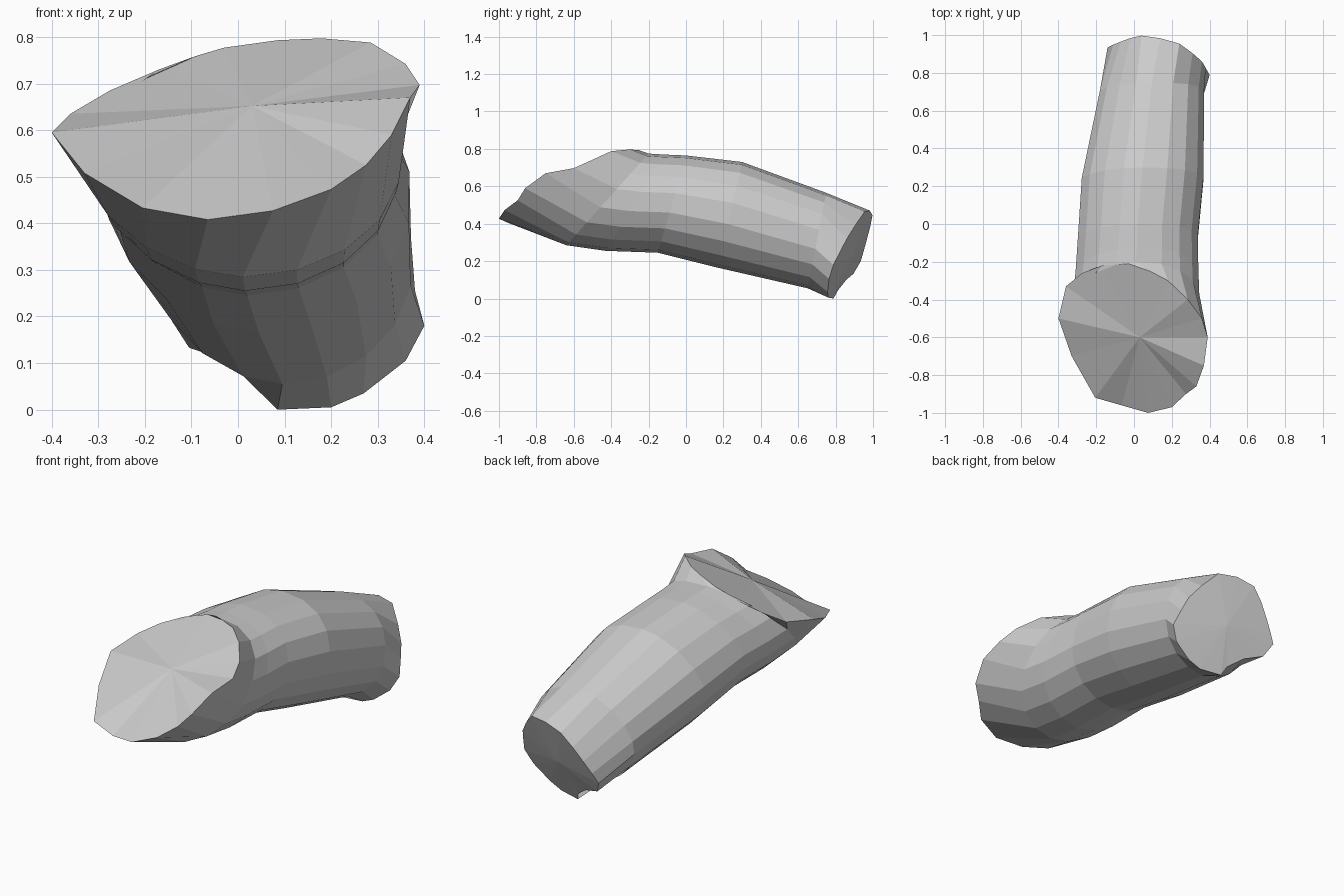
import bpy
import bmesh
from math import sin, cos, tau
from mathutils import Vector

if "Cube" in bpy.data.objects:
    bpy.data.objects.remove(bpy.data.objects["Cube"])

N = 18  # sides of the tube; every ring runs bottom, right, top, left

# Slanted front rim (x, y, z)
front_rim = [
    (.075, -1, .427), (.2, -.97, .473), (.275, -.9, .525), (.33, -.86, .59), (.37, -.75, .67), (.39, -.6, .697),
    (.36, -.5, .742), (.285, -.4, .788), (.18, -.3, .797), (.085, -.25, .793), (-.03, -.21, .777), (-.17, -.22, .73),
    (-.275, -.26, .685), (-.36, -.33, .635), (-.4, -.5, .595), (-.33, -.7, .508), (-.205, -.92, .433), (-.065, -.96, .408)]

# Back rim outline (x, z), lying on a slanted plane; the upper left is cut flat
back_outline = [
    (.085, 0), (.2, .005), (.27, .035), (.36, .105), (.4, .18), (.38, .255),
    (.36, .32), (.31, .39), (.24, .465), (.14, .47), (.04, .445), (-.02, .38),
    (-.07, .31), (-.11, .25), (-.14, .2), (-.105, .133), (-.01, .1), (.065, .045)]
back_rim = [(x, .81 - .255 * x + .444 * z, z) for x, z in back_outline]

# Middle rings: bottom y, top y, centre x, half width, bottom z, top z
sections = [
    (-.64, -.2, .01, .34, .285, .775),
    (-.43, -.12, .015, .33, .255, .77),
    (-.15, .0, .02, .322, .245, .765),
    (.17, .3, .045, .327, .165, .73),
    (.65, .75, .095, .28, .055, .565)]


def oval(y0, y1, cx, rx, z0, z1):
    """Tilted ring, fuller at the upper right and flatter on the left."""
    pts = []
    for i in range(N):
        a = tau * i / N
        s, c = sin(a), -cos(a)
        power = 1.12 if s < -.01 else (.85 if c > 0 else 1)
        s = abs(s) ** power * (1 if s > 0 else -1)
        c = abs(c) ** power * (1 if c > 0 else -1)
        t = (1 + c) / 2
        pts.append((cx + rx * s, y0 + (y1 - y0) * t, z0 + (z1 - z0) * t))
    return pts


# Tube wall
bm = bmesh.new()
rings = [[bm.verts.new(p) for p in ring]
         for ring in [front_rim] + [oval(*s) for s in sections] + [back_rim]]
for a, b in zip(rings, rings[1:]):
    for i in range(N):
        j = (i + 1) % N
        bm.faces.new((a[i], a[j], b[j], b[i]))

# Fan caps at both ends, the back one slightly domed
for ring, hub_co in ((rings[0], Vector((.03, -.6, .652))),
                     (rings[-1], sum((v.co for v in rings[-1]), Vector((0, .3, 0))) / N)):
    hub = bm.verts.new(hub_co)
    for i in range(N):
        bm.faces.new((ring[i], ring[(i + 1) % N], hub))

bmesh.ops.recalc_face_normals(bm, faces=bm.faces)
mesh = bpy.data.meshes.new("bent_tube")
bm.to_mesh(mesh)
bm.free()
bpy.context.collection.objects.link(bpy.data.objects.new("bent_tube", mesh))
